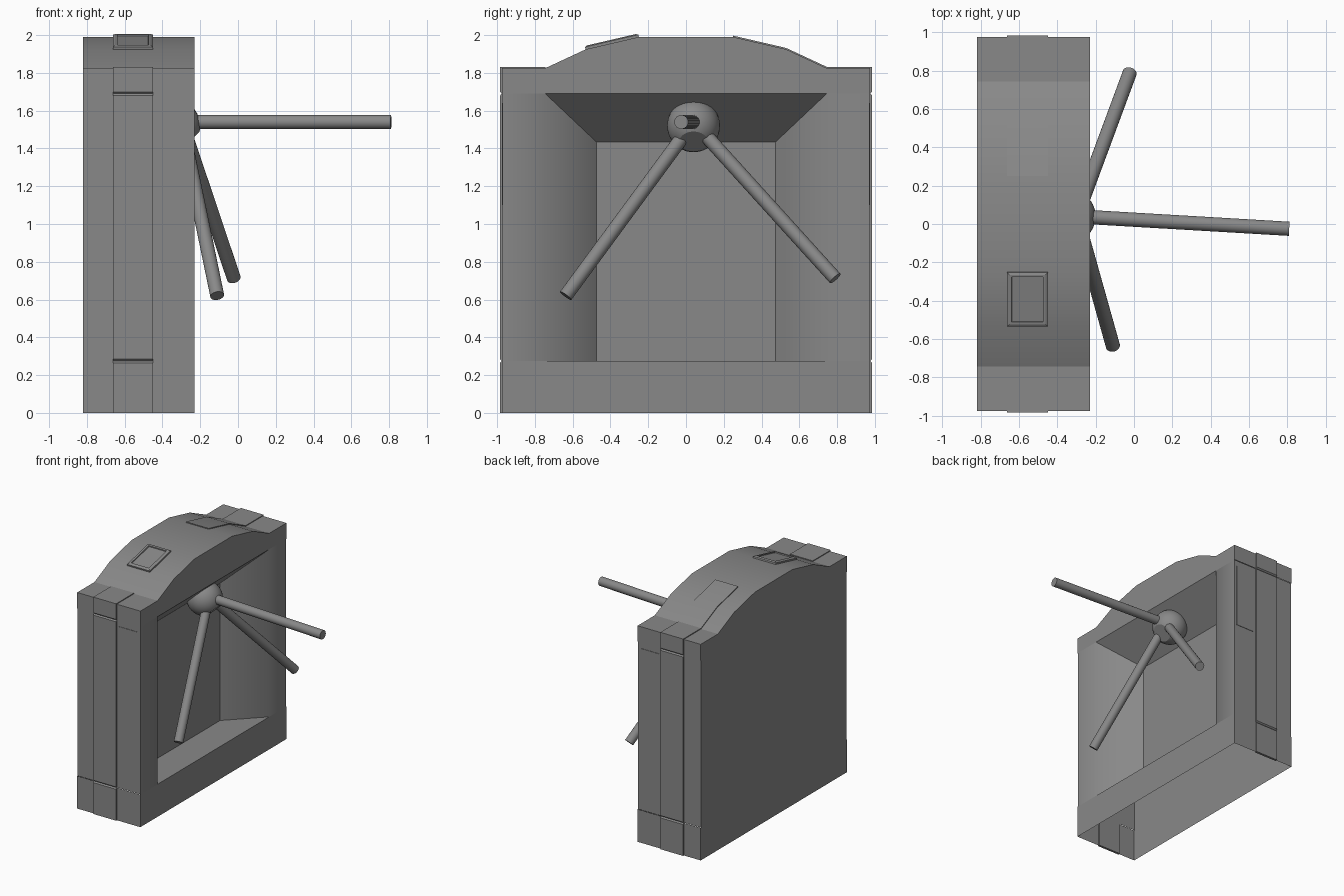
import bpy, bmesh, math
from mathutils import Vector

if "Cube" in bpy.data.objects:
    bpy.data.objects.remove(bpy.data.objects["Cube"])

grey = bpy.data.materials.new("mid_grey")
grey.use_nodes = True
grey.diffuse_color = (0.25, 0.25, 0.25, 1)
grey.node_tree.nodes["Principled BSDF"].inputs["Base Color"].default_value = (0.25, 0.25, 0.25, 1)

LEFT, RIGHT = -0.82, -0.23          # cabinet sides in x
END = 0.975                         # cabinet ends in y
SEAM_LOW, SEAM_HIGH = 0.275, 1.69   # joints between base, panels and cover
BACK_X, BACK_Y, MOUTH_Y = -0.50, 0.475, 0.745
STRIP = (-0.663, -0.45)             # centre strip in x


def finish(name, bm, angle=20, recalc=True):
    if recalc:
        bmesh.ops.recalc_face_normals(bm, faces=bm.faces)
    mesh = bpy.data.meshes.new(name)
    bm.to_mesh(mesh)
    bm.free()
    mesh.materials.append(grey)
    ob = bpy.data.objects.new(name, mesh)
    bpy.context.collection.objects.link(ob)
    bpy.ops.object.select_all(action="DESELECT")
    ob.select_set(True)
    bpy.context.view_layer.objects.active = ob
    bpy.ops.object.shade_smooth_by_angle(angle=math.radians(angle))
    return ob


def sweep(bm, path, place, a, b, closed=True, caps=True):
    """Extrude a 2D path between a and b; place(p, q, t) gives the 3D point."""
    rows = [[bm.verts.new(place(p, q, t)) for p, q in path] for t in (a, b)]
    n = len(path)
    for i in range(n if closed else n - 1):
        j = (i + 1) % n
        bm.faces.new((rows[0][i], rows[0][j], rows[1][j], rows[1][i]))
    if caps:
        for row in rows:
            bm.faces.new(row)


def along_x(p, q, t):
    return (t, p, q)


def along_z(p, q, t):
    return (p, q, t)


def sheet(name, points):
    bm = bmesh.new()
    face = bm.faces.new([bm.verts.new(p) for p in points])
    face.normal_update()
    return finish(name, bm, recalc=False)


# Base: open underneath, with the shelf of the recess on top
bm = bmesh.new()
sweep(bm, [(LEFT, -END), (RIGHT, -END), (RIGHT, END), (LEFT, END)],
      along_z, 0, SEAM_LOW, caps=False)
finish("base", bm)
sheet("recess_shelf", [(RIGHT, -END, SEAM_LOW), (RIGHT, END, SEAM_LOW), (RIGHT, MOUTH_Y, SEAM_LOW),
                       (BACK_X, BACK_Y, SEAM_LOW), (BACK_X, -BACK_Y, SEAM_LOW),
                       (RIGHT, -MOUTH_Y, SEAM_LOW)])

# Side panels, columns and recess walls as one plan outline
e = END - 0.004
half = [(LEFT, e), (RIGHT, e), (RIGHT, MOUTH_Y), (BACK_X, BACK_Y)]
plan = half + [(x, -y) for x, y in reversed(half)]
bm = bmesh.new()
sweep(bm, plan, along_z, SEAM_LOW, SEAM_HIGH, caps=False)
for edge in bm.edges:
    if all(v.co.x < BACK_X + 0.01 for v in edge.verts):
        edge.smooth = False
finish("panels", bm, 50)

# Sloping ceiling of the recess
sheet("recess_ceiling", [(RIGHT, -MOUTH_Y, SEAM_HIGH), (BACK_X, -BACK_Y, 1.435),
                         (BACK_X, BACK_Y, 1.435), (RIGHT, MOUTH_Y, SEAM_HIGH)])

# Arched cover, open underneath
arch = [(0.25, 1.99), (0.53, 1.925), (0.745, 1.825), (END, 1.825), (END, SEAM_HIGH)]
bm = bmesh.new()
sweep(bm, [(-y, z) for y, z in reversed(arch)] + arch, along_x, LEFT, RIGHT, closed=False)
finish("cover", bm)

# Raised centre strips on both ends, notched at the joints
out = 0.985
upright = [(END - 0.01, 0), (out, 0)]
for seam in (SEAM_LOW, SEAM_HIGH):
    upright += [(out, seam - 0.01), (END, seam), (out, seam + 0.01)]
upright.append((out, 1.832))
front = [(-y, z) for y, z in upright + [(MOUTH_Y, 1.832), (MOUTH_Y, 1.82), (END - 0.01, 1.82)]]
rear = upright + [(y, z + 0.007) for y, z in reversed(arch[:3])]
rear += [(y, z - 0.006) for y, z in arch[:3]] + [(END - 0.01, 1.819)]
for name, outline in (("front_strip", front), ("rear_strip", rear)):
    bm = bmesh.new()
    sweep(bm, outline, along_x, *STRIP)
    finish(name, bm)

# Thin display plates on both ends
for name, side in (("front_plate", -1), ("rear_plate", 1)):
    bm = bmesh.new()
    bmesh.ops.create_cube(bm, size=1)
    for v in bm.verts:
        v.co = (-0.342 + v.co.x * 0.175, side * (e + v.co.y * 0.007), 1.37 + v.co.z * 0.54)
    finish(name, bm)

# Card reader on the front slope, with a chamfered rim and sunken pad
bm = bmesh.new()
bmesh.ops.create_cube(bm, size=1)
bmesh.ops.scale(bm, vec=(0.213, 0.29, 0.03), verts=bm.verts)
top = max(bm.faces, key=lambda f: f.calc_center_median().z)
for inset, lift in ((0.012, 0.006), (0.012, 0), (0.002, -0.008)):
    bmesh.ops.inset_region(bm, faces=[top], thickness=inset, use_even_offset=True)
    bmesh.ops.translate(bm, vec=(0, 0, lift), verts=top.verts)
reader = finish("card_reader", bm, 10)
reader.location = (sum(STRIP) / 2, -0.39, 1.955)
reader.rotation_euler.x = math.atan2(0.065, 0.28)

# Hub: a ball cut flat along its tilted axis
bm = bmesh.new()
bmesh.ops.create_uvsphere(bm, u_segments=32, v_segments=20, radius=0.14)
cut = bmesh.ops.bisect_plane(bm, geom=bm.verts[:] + bm.edges[:] + bm.faces[:],
                             plane_co=(0, 0, 0.118), plane_no=(0, 0, 1), clear_outer=True)
rim = [g for g in cut["geom_cut"] if isinstance(g, bmesh.types.BMEdge)]
bmesh.ops.contextual_create(bm, geom=rim)
hub = finish("hub", bm, 30)
hub.location = (-0.34, 0.04, 1.52)
hub.rotation_euler.y = math.radians(135)

# Three arms spreading from the hub
root = Vector((-0.30, 0.04, 1.54))
tips = {"level_arm": (0.81, -0.025, 1.54), "front_arm": (-0.11, -0.637, 0.62),
        "rear_arm": (-0.022, 0.79, 0.712)}
for name, tip in tips.items():
    reach = Vector(tip) - root
    bm = bmesh.new()
    bmesh.ops.create_cone(bm, cap_ends=True, segments=24, radius1=0.037, radius2=0.037,
                          depth=reach.length)
    arm = finish(name, bm, 40)
    arm.location = root + reach / 2
    arm.rotation_euler = reach.to_track_quat("Z", "Y").to_euler()
